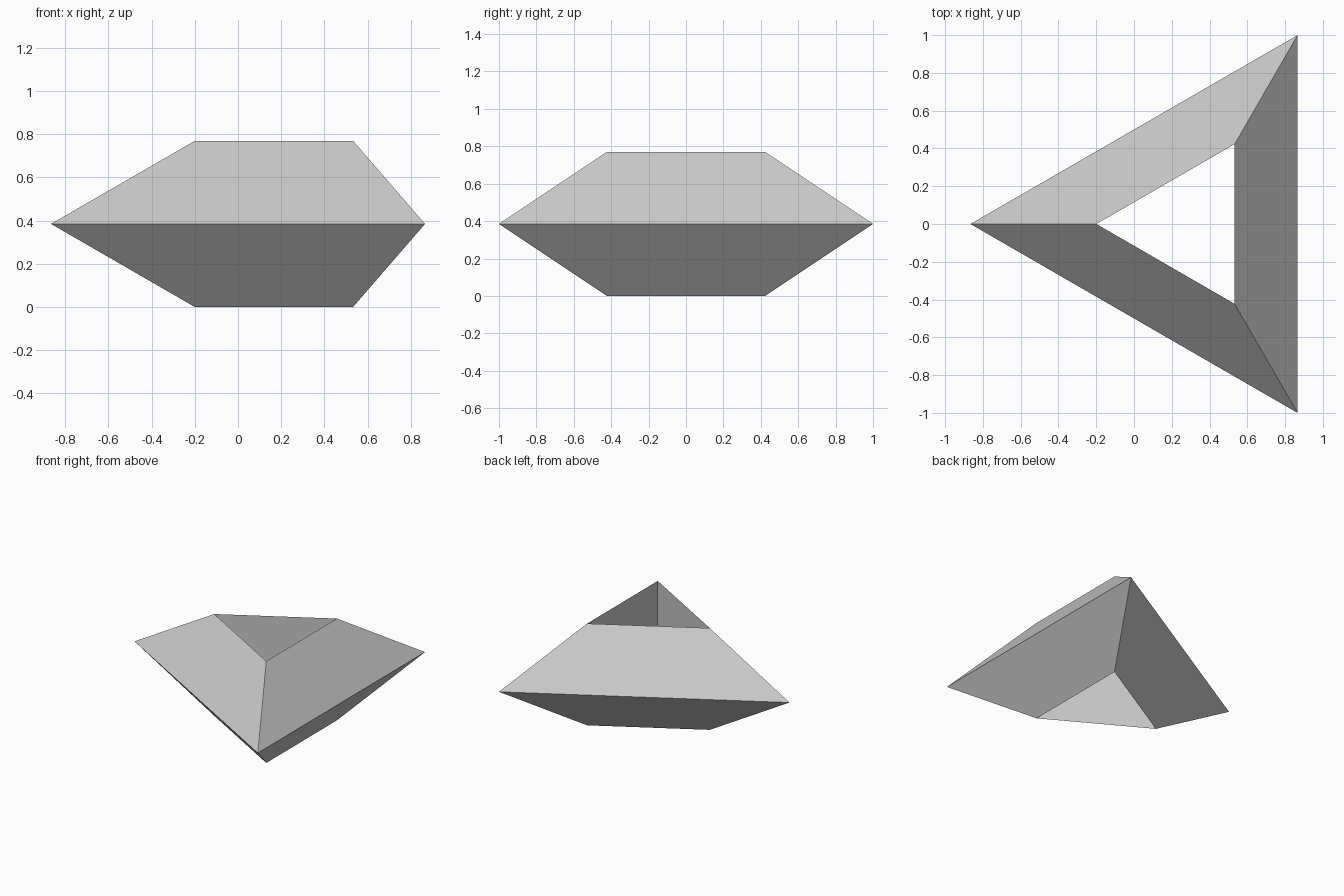
import bpy
import math

# Remove the default cube
cube = bpy.data.objects.get("Cube")
if cube:
    bpy.data.objects.remove(cube, do_unlink=True)

# Plain grey material
GREY = (0.59, 0.59, 0.59, 1.0)
mat = bpy.data.materials.new("light grey")
mat.use_nodes = True
mat.diffuse_color = GREY
mat.node_tree.nodes["Principled BSDF"].inputs["Base Color"].default_value = GREY

# Ring proportions: triangular outline two units along each side, and a
# triangular section whose flat side faces the hole
outer_radius = 2 / math.sqrt(3)
inner_radius = 0.488
minor = (outer_radius - inner_radius) / 1.5
major = outer_radius - minor
half_height = minor * math.sqrt(3) / 2

# Three-sided ring, with one corner pointing to -x
bpy.ops.mesh.primitive_torus_add(
    major_segments=3,
    minor_segments=3,
    major_radius=major,
    minor_radius=minor,
    location=(outer_radius / 4, 0, half_height),
    rotation=(0, 0, math.pi),
)
ring = bpy.context.object
ring.name = "triangular_ring"
ring.data.materials.append(mat)
bpy.ops.object.shade_flat()
